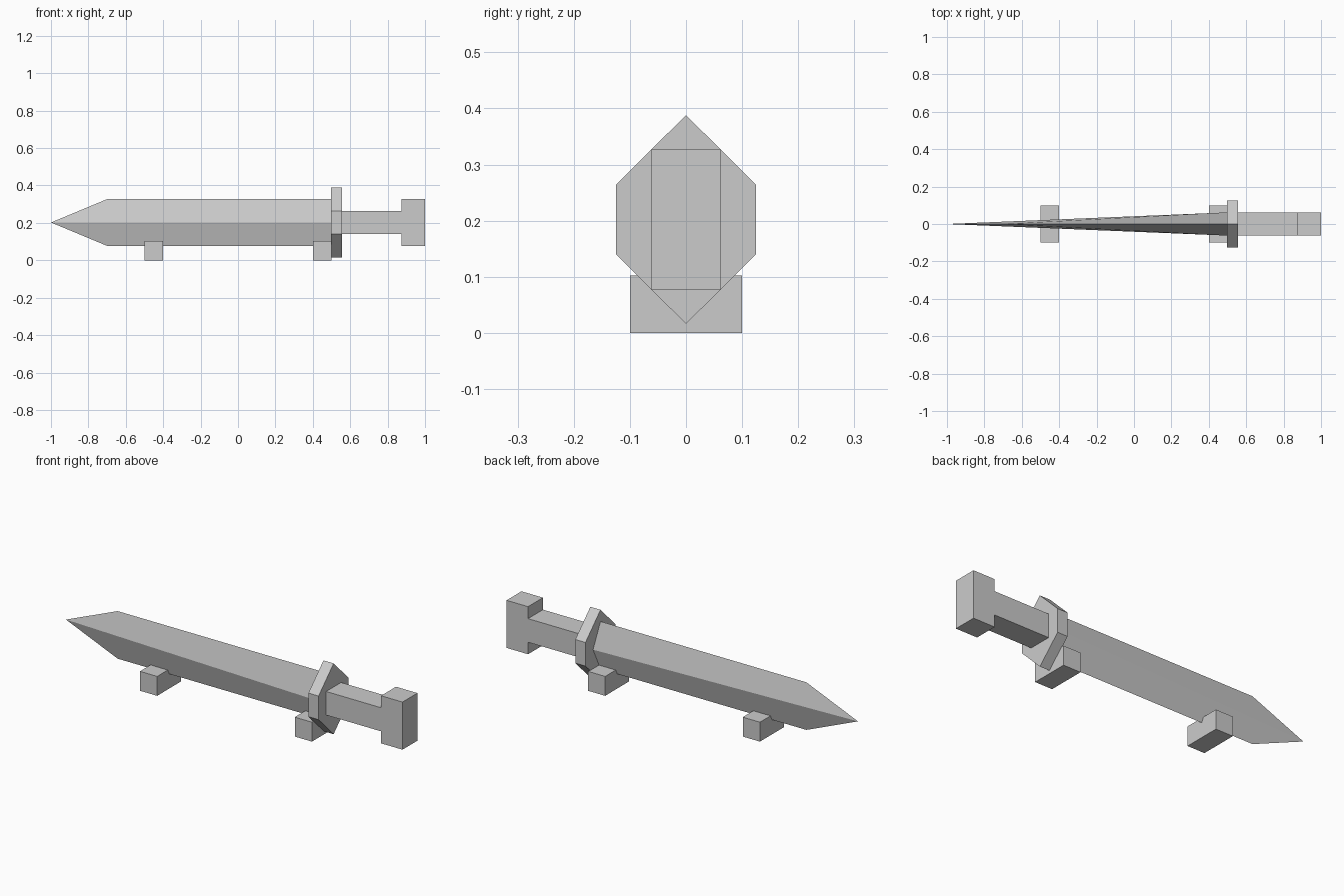
import bpy, bmesh

cube = bpy.data.objects.get("Cube")
if cube:
    bpy.data.objects.remove(cube, do_unlink=True)

MID = 0.202      # height of the sword's axis
HALF = 0.062     # half thickness of grip and blade ridge
WIDE = 0.125     # half width of blade and pommel
ROOT = 0.5       # where the blade meets the guard

grey = bpy.data.materials.new("plain_grey")
grey.use_nodes = True
colour = (0.6, 0.6, 0.6, 1)
grey.diffuse_color = colour
grey.node_tree.nodes["Principled BSDF"].inputs["Base Color"].default_value = colour


def finish(name, bm, recalc=True):
    if recalc:
        bmesh.ops.recalc_face_normals(bm, faces=bm.faces)
    mesh = bpy.data.meshes.new(name)
    bm.to_mesh(mesh)
    bm.free()
    mesh.materials.append(grey)
    obj = bpy.data.objects.new(name, mesh)
    bpy.context.collection.objects.link(obj)
    return obj


def prism(name, outline, offset):
    """Extrude a closed outline of 3D points along an offset."""
    bm = bmesh.new()
    face = bm.faces.new([bm.verts.new(p) for p in outline])
    new = bmesh.ops.extrude_face_region(bm, geom=[face], use_keep_orig=True)["geom"]
    moved = [v for v in new if isinstance(v, bmesh.types.BMVert)]
    bmesh.ops.translate(bm, verts=moved, vec=offset)
    return finish(name, bm)


# Blade: diamond section, ridge on each side thinning to the point
bm = bmesh.new()
tip = bm.verts.new((-1, 0, MID))
ridge = {s: bm.verts.new((ROOT, s * HALF, MID)) for s in (-1, 1)}
heel = {s: bm.verts.new((ROOT, 0, MID + s * WIDE)) for s in (-1, 1)}
shoulder = {s: bm.verts.new((-0.7, 0, MID + s * WIDE)) for s in (-1, 1)}
for side in (-1, 1):
    for up in (-1, 1):
        loop = [shoulder[up], tip, ridge[side], heel[up]]
        if side * up > 0:
            loop = [loop[0]] + loop[:0:-1]
        bm.faces.new(loop)
bm.faces.new([ridge[-1], ridge[1], heel[1]])
bm.faces.new([ridge[1], ridge[-1], heel[-1]])
finish("blade", bm, recalc=False)

# Guard: upright hexagonal plate
TALL = 0.186
hexagon = [(0, TALL), (WIDE, HALF), (WIDE, -HALF), (0, -TALL), (-WIDE, -HALF), (-WIDE, HALF)]
prism("guard", [(0.497, y, MID + z) for y, z in hexagon], (0.059, 0, 0))

# Grip and pommel: one T-shaped piece
upper = [(0.55, HALF), (0.875, HALF), (0.875, WIDE), (1, WIDE)]
tee = upper + [(x, -z) for x, z in reversed(upper)]
prism("grip_and_pommel", [(x, -HALF, MID + z) for x, z in tee], (0, 2 * HALF, 0))

# Stand: two blocks under the blade
for name, x in (("point_support", -0.5), ("hilt_support", 0.4)):
    square = [(x, 0), (x + 0.1, 0), (x + 0.1, 0.102), (x, 0.102)]
    prism(name, [(px, -0.1, pz) for px, pz in square], (0, 0.2, 0))
